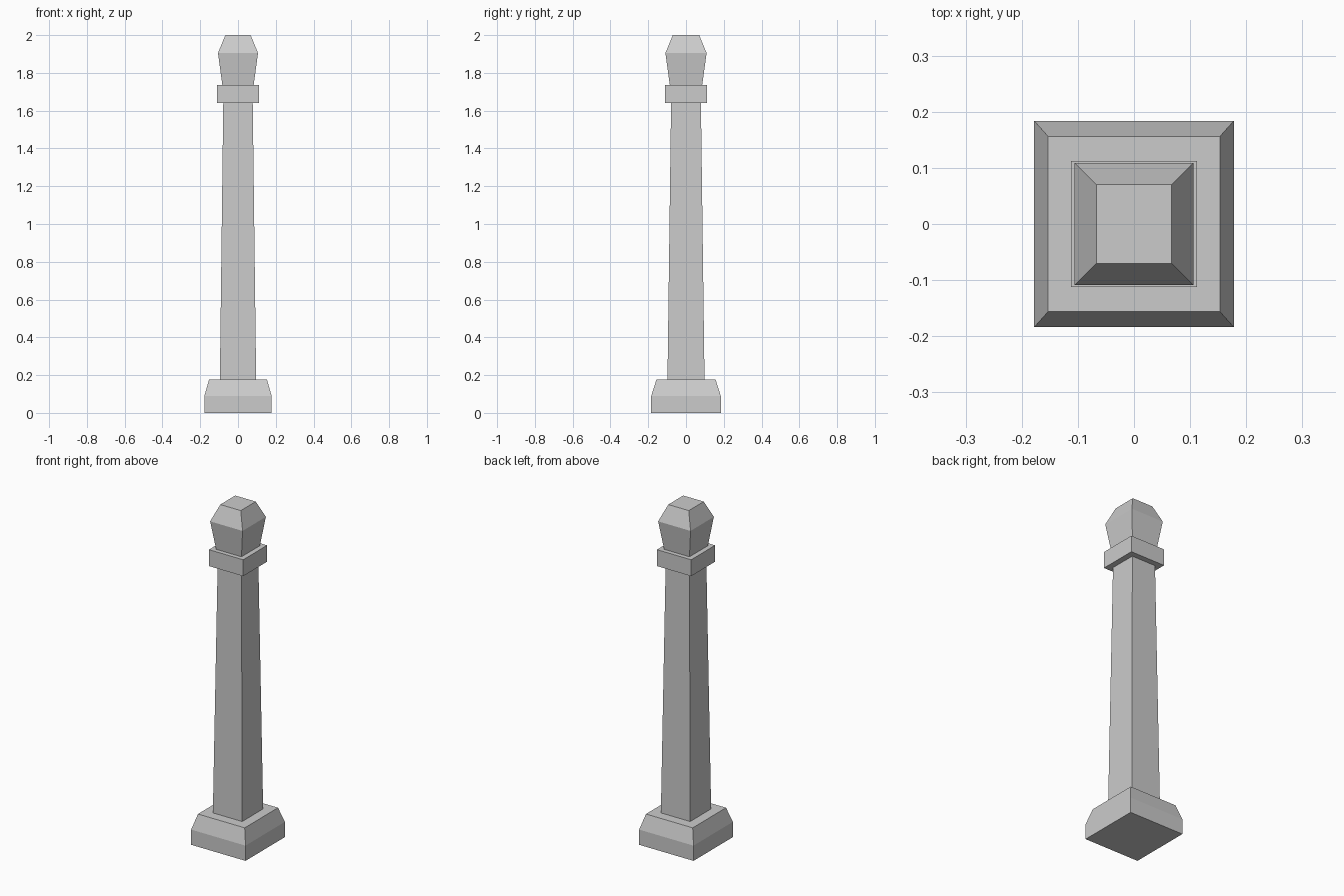
import bpy, bmesh

if "Cube" in bpy.data.objects:
    bpy.data.objects.remove(bpy.data.objects["Cube"])


def rect_loft(name, sections):
    """Closed solid through rectangular sections (z, half_x, half_y)."""
    bm = bmesh.new()
    rings = [[bm.verts.new((sx * hx, sy * hy, z))
              for sx, sy in ((-1, -1), (1, -1), (1, 1), (-1, 1))]
             for z, hx, hy in sections]
    for a, b in zip(rings, rings[1:]):
        for i in range(4):
            j = (i + 1) % 4
            bm.faces.new((a[i], a[j], b[j], b[i]))
    bm.faces.new(rings[0][::-1])
    bm.faces.new(rings[-1])
    mesh = bpy.data.meshes.new(name)
    bm.to_mesh(mesh)
    bm.free()
    obj = bpy.data.objects.new(name, mesh)
    bpy.context.collection.objects.link(obj)
    return obj


# Chamfered plinth
rect_loft("base", [(0, 0.178, 0.184), (0.09, 0.178, 0.184), (0.178, 0.153, 0.156)])
# Tapered post
rect_loft("shaft", [(0.178, 0.096, 0.098), (1.64, 0.078, 0.079)])
# Square band
rect_loft("collar", [(1.64, 0.112, 0.112), (1.737, 0.112, 0.112)])
# Flared cap
rect_loft("finial", [(1.737, 0.083, 0.086), (1.905, 0.106, 0.109), (2.0, 0.067, 0.07)])
